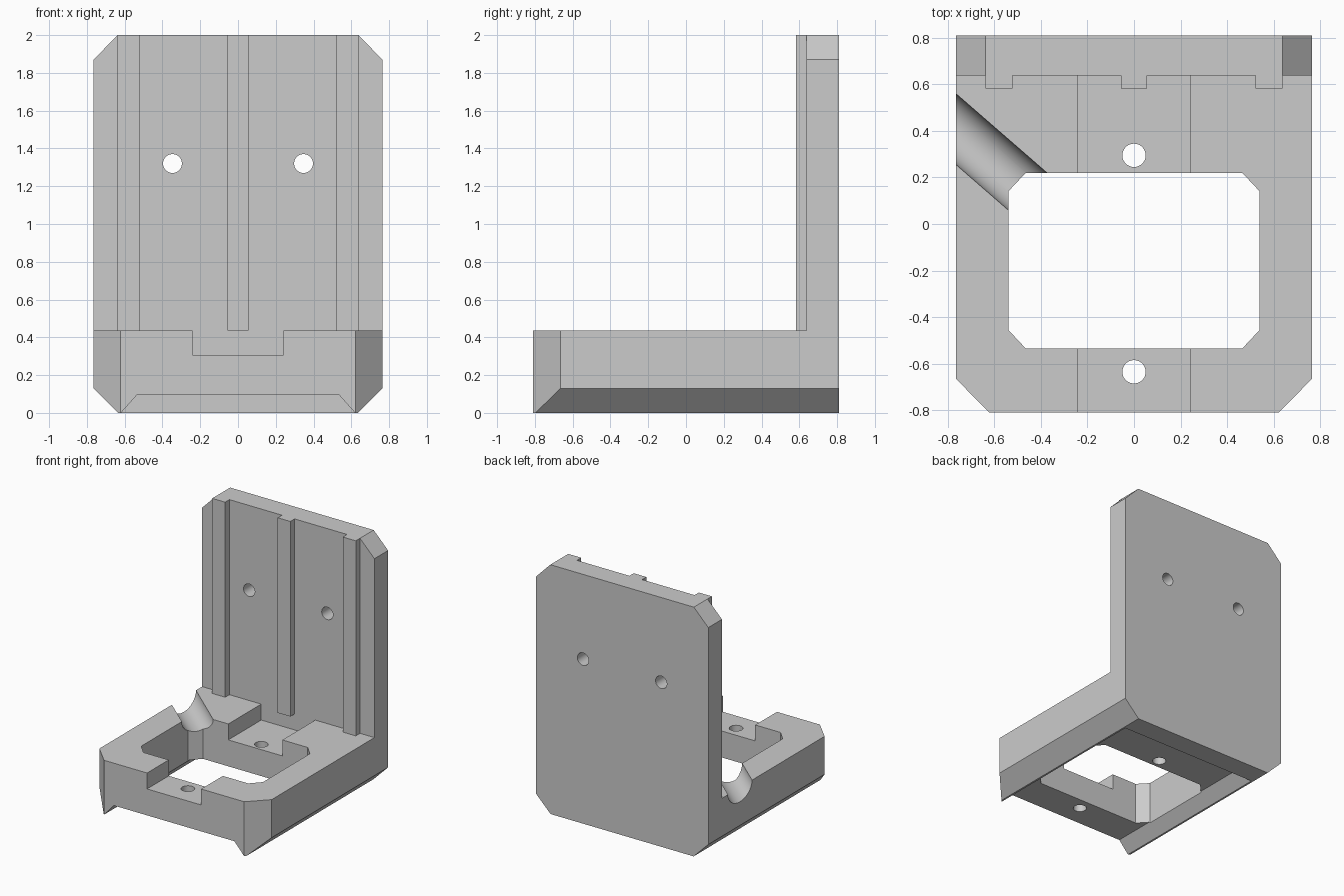
import bpy, bmesh, math
from mathutils import Vector, Matrix

old = bpy.data.objects.get("Cube")
if old:
    bpy.data.objects.remove(old, do_unlink=True)

grey = bpy.data.materials.new("plain grey")
grey.use_nodes = True
grey.diffuse_color = (0.6, 0.6, 0.6, 1)
for node in grey.node_tree.nodes:
    if node.type == 'BSDF_PRINCIPLED':
        node.inputs["Base Color"].default_value = grey.diffuse_color

# Main dimensions
W, D, H = 0.765, 0.81, 2.0      # half width, half depth, height
BASE = 0.435                    # base height
WALL = 0.637                    # front of the upright plate
HOLE = 0.05


def make(name, bm):
    bmesh.ops.recalc_face_normals(bm, faces=bm.faces)
    mesh = bpy.data.meshes.new(name)
    bm.to_mesh(mesh)
    bm.free()
    mesh.materials.append(grey)
    ob = bpy.data.objects.new(name, mesh)
    bpy.context.collection.objects.link(ob)
    return ob


def prism(name, profile, axis, start, end):
    """Extrude a 2D profile along X (y,z), Y (x,z) or Z (x,y)."""
    place = {'X': lambda a, b, t: (t, a, b),
             'Y': lambda a, b, t: (a, t, b),
             'Z': lambda a, b, t: (a, b, t)}[axis]
    bm = bmesh.new()
    face = bm.faces.new([bm.verts.new(place(a, b, start)) for a, b in profile])
    new = bmesh.ops.extrude_face_region(bm, geom=[face])["geom"]
    bmesh.ops.translate(bm, verts=[v for v in new if isinstance(v, bmesh.types.BMVert)],
                        vec=place(0, 0, end - start))
    return make(name, bm)


def rod(name, centre, direction, radius, length):
    bm = bmesh.new()
    turn = Vector(direction).to_track_quat('Z', 'Y').to_matrix().to_4x4()
    bmesh.ops.create_cone(bm, cap_ends=True, segments=64, radius1=radius, radius2=radius,
                          depth=length, matrix=Matrix.Translation(centre) @ turn)
    return make(name, bm)


def mirrored(half):
    """Complete a profile by mirroring it across the first axis."""
    return half + [(-a, b) for a, b in reversed(half)]


def combine(target, tool, operation):
    mod = target.modifiers.new(operation, 'BOOLEAN')
    mod.operation, mod.solver, mod.object = operation, 'EXACT', tool
    bpy.context.view_layer.objects.active = target
    bpy.ops.object.modifier_apply(modifier=mod.name)
    bpy.data.objects.remove(tool, do_unlink=True)


# L-shaped bracket body
body = prism("bracket_body", [(-D, 0), (D, 0), (D, H), (WALL, H), (WALL, BASE), (-D, BASE)],
             'X', -W, W)

# Chamfered outlines seen from the front and from the top
front_outline = mirrored([(0.635, 0), (W, 0.13), (W, 1.87), (0.637, H)])
combine(body, prism("front_outline", front_outline, 'Y', -1, 1), 'INTERSECT')
plan_outline = mirrored([(0.622, -D), (W, -0.665), (W, D)])
combine(body, prism("plan_outline", plan_outline, 'Z', -1, 3), 'INTERSECT')

# Tapered groove underneath, shallow channel on top, window through the base
groove = mirrored([(0.665, -0.05), (0.535, 0.095)])
channel = mirrored([(0.24, 0.307), (0.24, 0.5)])
window = mirrored([(0.465, -0.535), (0.54, -0.455), (0.54, 0.14), (0.465, 0.22)])
combine(body, prism("groove", groove, 'Y', -1, WALL), 'DIFFERENCE')
combine(body, prism("channel", channel, 'Y', -1, WALL), 'DIFFERENCE')
combine(body, prism("window", window, 'Z', -1, 1), 'DIFFERENCE')

# Screw holes in the base and the upright
for y in (0.295, -0.635):
    combine(body, rod("base_hole", (0, y, 0.2), (0, 0, 1), HOLE, 1), 'DIFFERENCE')
for x in (-0.347, 0.347):
    combine(body, rod("plate_hole", (x, 0.72, 1.32), (0, 1, 0), HOLE, 1), 'DIFFERENCE')

# Diagonal half-round cable channel
angle = math.radians(-41)
along = Vector((math.cos(angle), math.sin(angle), 0))
centre = Vector((-0.77, 0.412, BASE)) + along * 0.25
combine(body, rod("cable_channel", centre, along, 0.115, 1), 'DIFFERENCE')

# Vertical ribs on the upright
parts = [body]
for name, a, b in (("right_rib", -0.637, -0.522), ("middle_rib", -0.056, 0.056),
                   ("left_rib", 0.522, 0.637)):
    parts.append(prism(name, [(a, 0.583), (b, 0.583), (b, WALL), (a, WALL)], 'Z', BASE, H))

bpy.ops.object.select_all(action='DESELECT')
for ob in parts:
    ob.select_set(True)
bpy.context.view_layer.objects.active = body
bpy.ops.object.shade_smooth_by_angle(angle=math.radians(30))
